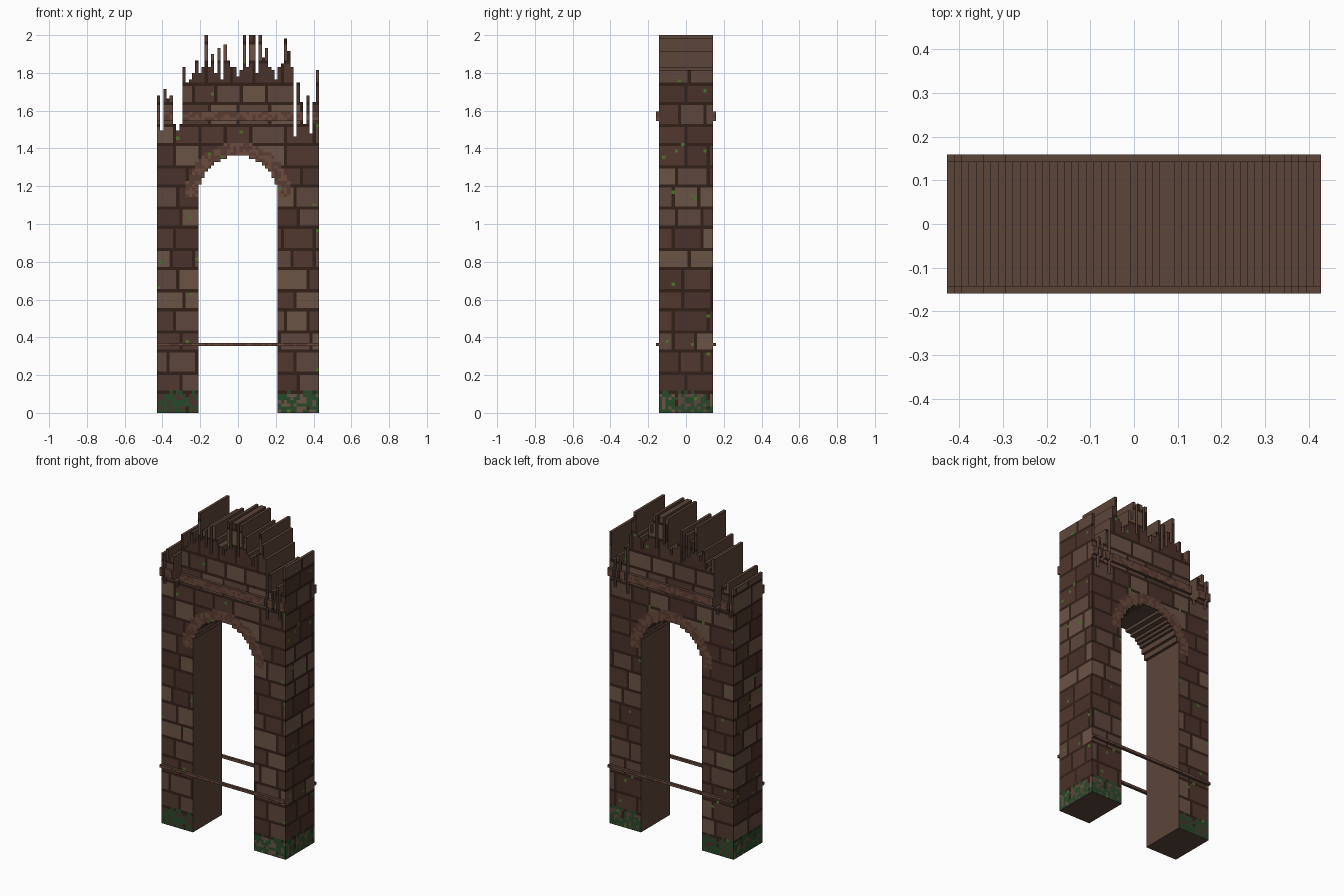
import bpy, math, random

if "Cube" in bpy.data.objects:
    bpy.data.objects.remove(bpy.data.objects["Cube"])

V = 2 / 119                      # voxel size: 51 columns, 119 rows, 17 deep (+1 trim each side)
COLS, CX, HALF = 51, 25, 8.5
SPRING, RAD = 68, 12.5           # arch centre row and radius

# Ruined skyline: height in voxels of every column
TOPS = [100, 89, 102, 99, 100, 91, 89, 91,
        109, 104, 105, 107, 111, 107, 109, 119, 109, 113, 107, 115, 105, 116, 111, 109,
        109, 106, 108, 119, 109, 119, 119, 107, 119, 112, 115, 109, 108, 105, 109, 110, 118, 114, 109,
        87, 104, 98, 91, 100, 88, 98, 108]


def mat(name, hexcol):
    m = bpy.data.materials.new(name)
    rgb = [(int(hexcol[i:i + 2], 16) / 255) ** 2.2 for i in (0, 2, 4)]
    m.diffuse_color = (*rgb, 1)
    m.use_nodes = True
    m.node_tree.nodes["Principled BSDF"].inputs["Base Color"].default_value = m.diffuse_color
    return m


MATS = [mat("plain_stone", "5c463c"), mat("mortar", "35261f"),
        mat("brick_a", "5e483e"), mat("brick_b", "523b32"), mat("brick_c", "6b5448"), mat("brick_d", "4c352f"),
        mat("trim_a", "6a4c40"), mat("trim_b", "583e34"), mat("moss_light", "4f7030"), mat("moss_dark", "2c4a2e")]
PLAIN, MORTAR, BRICKS, TRIM, MOSS, DARK_MOSS = 0, 1, (2, 3, 4, 5), (6, 7), 8, 9


def arch_top(c):
    d = abs(c - CX)
    if d > 12:
        return 0
    return min(81, SPRING + 1 + int(math.sqrt(RAD * RAD - d * d)))


# Brick layout: for each course and wall side, joints at random spacing
def course_layout(seed, width):
    rng = random.Random(seed)
    out, kind = [], rng.choice(BRICKS)
    left = rng.randint(3, 9)
    for _ in range(width):
        if left == 0:
            out.append(MORTAR)
            kind, left = rng.choice(BRICKS), rng.randint(6, 10)
        else:
            out.append(kind)
            left -= 1
    return out


LAYOUT = {(s, k): course_layout(s * 100 + k, COLS) for s in range(4) for k in range(20)}
rnd = random.Random(7)


def brick_colour(side, u, r):
    if r < 7 and rnd.random() < 0.75 - r * 0.05:
        return DARK_MOSS
    if rnd.random() < 0.008:
        return MOSS
    if side < 2 and r >= SPRING and RAD <= math.hypot(u - CX, r - SPRING) < 16.5:
        return rnd.choice(TRIM)
    k = int(r / 6.5)
    if int((r + 1) / 6.5) != k:
        return MORTAR
    return LAYOUT[side, k][u]


def trim_colour(side, u, r):
    return rnd.choice(TRIM)


# Voxel slab: cells (column, row) extruded in y; faces only where exposed
def voxel_part(name, cells, solid, y0, y1, colour, hidden=lambda cell, side: False):
    verts, index, faces, mids = [], {}, [], []

    def quad(pts, m):
        f = []
        for p in pts:
            if p not in index:
                index[p] = len(verts)
                verts.append(((p[0] - COLS / 2) * V, p[1] * V, p[2] * V))
            f.append(index[p])
        faces.append(f)
        mids.append(m)

    for c, r in sorted(cells):
        a, b, lo, hi = c, c + 1, r, r + 1
        if not hidden((c, r), 0):
            quad([(a, y0, lo), (b, y0, lo), (b, y0, hi), (a, y0, hi)], colour(0, c, r))
        if not hidden((c, r), 1):
            quad([(b, y1, lo), (a, y1, lo), (a, y1, hi), (b, y1, hi)], colour(1, c, r))
        if (c, r + 1) not in solid:
            quad([(a, y0, hi), (b, y0, hi), (b, y1, hi), (a, y1, hi)], PLAIN)
        if (c, r - 1) not in solid:
            quad([(a, y1, lo), (b, y1, lo), (b, y0, lo), (a, y0, lo)], PLAIN)
        for step, x, side in ((-1, a, 2), (1, b, 3)):
            if (c + step, r) in solid:
                continue
            outer = c + step in (-1, COLS)          # end walls carry brickwork
            n = int(y1 - y0) if outer else 1
            d = (y1 - y0) / n
            for k in range(n):
                p, q = y0 + k * d, y0 + (k + 1) * d
                pts = [(x, p, lo), (x, q, lo), (x, q, hi), (x, p, hi)]
                quad(pts if step > 0 else pts[::-1], colour(side, k, r) if outer else PLAIN)

    me = bpy.data.meshes.new(name)
    me.from_pydata(verts, [], faces)
    for m in MATS:
        me.materials.append(m)
    me.polygons.foreach_set("material_index", mids)
    me.update()
    ob = bpy.data.objects.new(name, me)
    bpy.context.collection.objects.link(ob)


# Gate wall, split into piers, arch block and broken crown
wall = {(c, r) for c in range(COLS) for r in range(arch_top(c), TOPS[c])}
parts = {
    "left_pier": lambda c, r: c < 13 and r < SPRING,
    "right_pier": lambda c, r: c > 37 and r < SPRING,
    "arch_block": lambda c, r: SPRING <= r < 87,
    "broken_crown": lambda c, r: r >= 87,
}
for name, test in parts.items():
    voxel_part(name, {p for p in wall if test(*p)}, wall, -HALF, HALF, brick_colour)

# Projecting cornice (broken with the wall) and thin rail, on front and back
cornice = {(c, r) for c in range(COLS) for r in range(92, 95) if TOPS[c] > r}
rail = {(c, 21) for c in range(COLS)}
for label, cells in (("cornice", cornice), ("rail", rail)):
    voxel_part("front_" + label, cells, cells, -HALF - 1, -HALF, trim_colour,
               lambda cell, side: side == 1 and cell in wall)
    voxel_part("back_" + label, cells, cells, HALF, HALF + 1, trim_colour,
               lambda cell, side: side == 0 and cell in wall)
